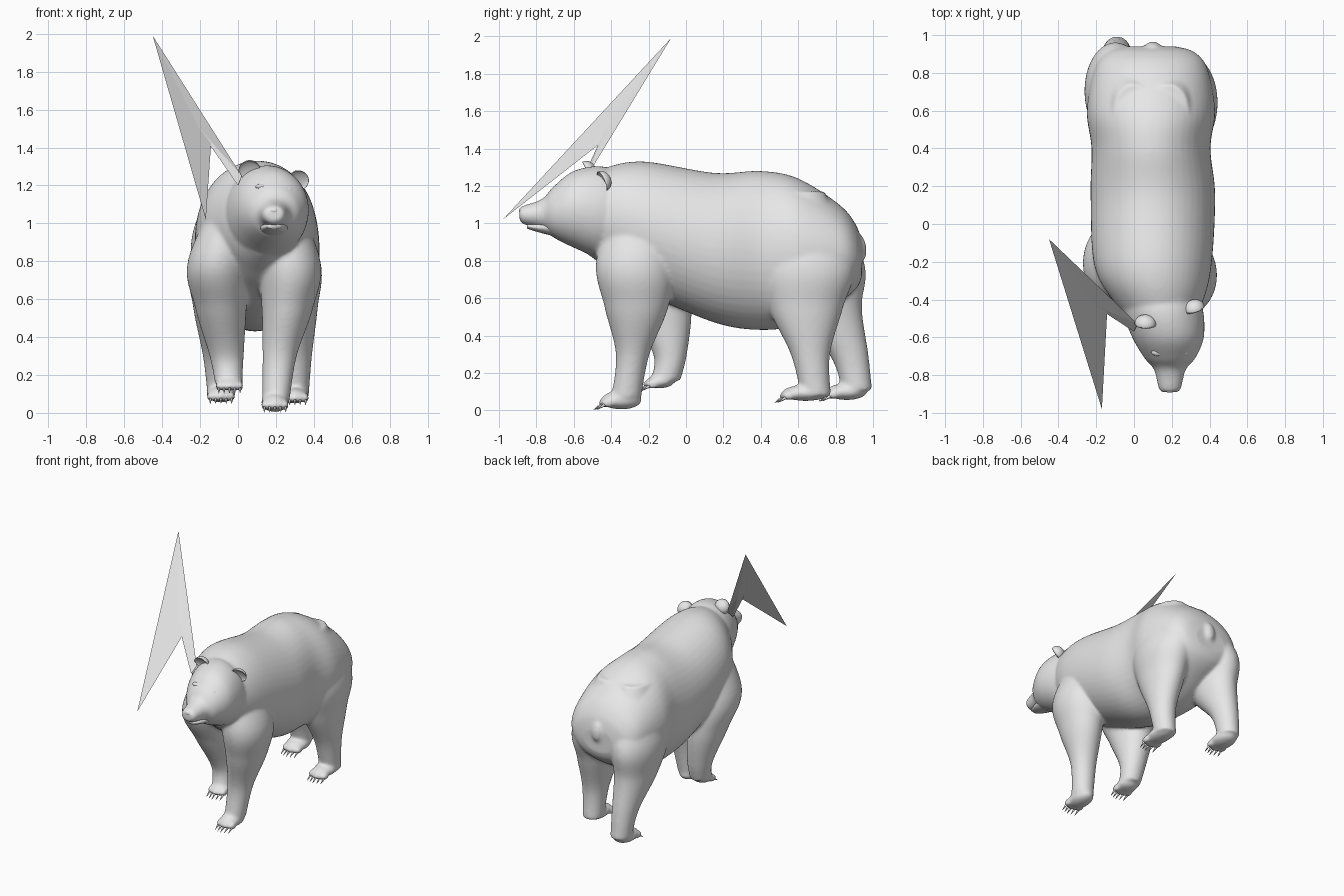
import bpy, bmesh, math
from mathutils import Vector, Matrix

default = bpy.data.objects.get("Cube")
if default:
    bpy.data.objects.remove(default, do_unlink=True)

# One flat grey for everything
grey = bpy.data.materials.new("plain_grey")
grey.use_nodes = True
colour = (0.8, 0.8, 0.8, 1)
grey.diffuse_color = colour
for node in grey.node_tree.nodes:
    if node.type == 'BSDF_PRINCIPLED':
        node.inputs["Base Color"].default_value = colour


def finish(name, bm, smooth=True):
    """Turn a bmesh into a named, coloured object."""
    bmesh.ops.recalc_face_normals(bm, faces=bm.faces)
    for face in bm.faces:
        face.smooth = smooth
    mesh = bpy.data.meshes.new(name)
    bm.to_mesh(mesh)
    bm.free()
    mesh.materials.append(grey)
    obj = bpy.data.objects.new(name, mesh)
    bpy.context.collection.objects.link(obj)
    return obj


def spline(before, start, end, after, t):
    """Smooth blend from start to end that follows their neighbours."""
    values = []
    for a, b, c, d in zip(before, start, end, after):
        slope_in, slope_out = (c - a) / 2, (d - b) / 2
        ease = t * t * (3 - 2 * t)
        values.append(b + (c - b) * ease
                      + slope_in * t * (1 - t) ** 2
                      - slope_out * t * t * (1 - t))
    return values


def loft(bm, axis, sections, sides=48, steps=8):
    """Elliptical rings: position on axis, two centres, two radii."""
    rows = []
    last = len(sections) - 1
    for i in range(last):
        around = [sections[min(max(i + k, 0), last)] for k in (-1, 0, 1, 2)]
        rows += [spline(*around, k / steps) for k in range(steps)]
    rows.append(sections[-1])
    rings = []
    for position, a, b, radius_a, radius_b in rows:
        ring = []
        for k in range(sides):
            angle = math.tau * k / sides
            u = a + radius_a * math.cos(angle)
            v = b + radius_b * math.sin(angle)
            spot = (u, position, v) if axis == 'Y' else (u, v, position)
            ring.append(bm.verts.new(spot))
        rings.append(ring)
    for low, high in zip(rings, rings[1:]):
        for k in range(sides):
            n = (k + 1) % sides
            bm.faces.new((low[k], low[n], high[n], high[k]))
    bm.faces.new(rings[0])
    bm.faces.new(rings[-1])


def ball(bm, centre, radii, turn=Matrix.Identity(4)):
    place = Matrix.Translation(centre) @ turn @ Matrix.Diagonal((*radii, 1))
    bmesh.ops.create_uvsphere(bm, u_segments=24, v_segments=14, radius=1, matrix=place)


body = bmesh.new()
claws = bmesh.new()

# Torso: from neck to rump
loft(body, 'Y', [
    (-.52, .14, 1.03, .14, .2), (-.42, .13, 1.03, .23, .27),
    (-.22, .1, .98, .31, .35), (.15, .1, .87, .33, .4),
    (.4, .09, .855, .315, .425), (.6, .09, .85, .34, .39),
    (.82, .09, .84, .3, .26), (.91, .09, .82, .23, .17),
    (.94, .09, .8, .13, .09)])

# Head: skull tapering to the snout
loft(body, 'Y', [
    (-.34, .13, 1.06, .19, .19), (-.45, .15, 1.06, .215, .245),
    (-.6, .18, 1.075, .19, .205), (-.71, .19, 1.06, .135, .135),
    (-.77, .19, 1.05, .085, .08), (-.87, .19, 1.045, .06, .05),
    (-.89, .19, 1.05, .045, .033)])


def leg(joints, ankle, depths):
    """Joint centres go from shoulder or hip to ankle."""
    heights = (1.17, .8, .55, .3, ankle)
    widths = (.11, .165, .135, .09, .073)
    loft(body, 'Z', [(z, x, y, width, depth) for z, (x, y), width, depth
                     in zip(heights, joints, widths, depths)])


def foot(centre, radii):
    """A pad with a fan of five clawed toes."""
    ball(body, centre, radii)
    for i in range(-2, 3):
        toe = Vector(centre) + Vector((i * .028, abs(i) * .009 - radii[1] * .82, -.014))
        ball(body, toe, (.019, .036, .026))
        way = Vector((0, -.8, -.5)).normalized()
        place = (Matrix.Translation(toe + way * .045)
                 @ way.to_track_quat('Z', 'Y').to_matrix().to_4x4())
        bmesh.ops.create_cone(claws, cap_ends=True, segments=8, radius1=.009,
                              radius2=.001, depth=.05, matrix=place)


# Legs and feet: front left, raised front right, hind left, hind right
front_depths = (.13, .21, .17, .09, .08)
hind_depths = (.14, .26, .2, .105, .08)
leg([(.18, -.24), (.27, -.27), (.26, -.265), (.22, -.285), (.2, -.32)],
    .07, front_depths)
foot((.195, -.345, .055), (.074, .11, .05))
leg([(.01, -.24), (-.1, -.22), (-.09, -.14), (-.06, -.085), (-.05, -.11)],
    .16, front_depths)
foot((-.045, -.135, .155), (.074, .075, .036))
leg([(.18, .6), (.27, .64), (.285, .64), (.3, .665), (.3, .695)],
    .08, hind_depths)
foot((.3, .64, .093), (.074, .13, .043))
leg([(0, .6), (-.09, .69), (-.1, .74), (-.095, .87), (-.09, .915)],
    .11, hind_depths)
foot((-.09, .86, .1), (.078, .11, .045))
finish("claws", claws)

# Tail hanging from the rump
ball(body, (.1, .93, .87), (.045, .035, .075), Matrix.Rotation(.15, 4, 'X'))

# Fuse the body volumes into one soft skin
bear = finish("body", body)
remesh = bear.modifiers.new("fuse", 'REMESH')
remesh.mode = 'VOXEL'
remesh.voxel_size = 0.01
remesh.use_smooth_shade = True
soften = bear.modifiers.new("soften", 'SMOOTH')
soften.factor = 0.5
soften.iterations = 14

# Lower jaw, parted from the snout by the mouth line
jaw = bmesh.new()
loft(jaw, 'Y', [(-.66, .19, .98, .09, .06), (-.78, .19, .978, .062, .028),
                (-.85, .19, .985, .035, .013)])
finish("lower_jaw", jaw)

# Nose pad
nose = bmesh.new()
ball(nose, (.19, -.875, 1.068), (.03, .018, .018))
finish("nose", nose)

# Eyes with raised brows
for side, spot in (("right", (.125, -.69, 1.18)), ("left", (.255, -.69, 1.165))):
    eye = bmesh.new()
    ball(eye, spot, (.018, .014, .016))
    finish(side + "_eye", eye)
    brow = bmesh.new()
    ball(brow, Vector(spot) + Vector((0, .012, .014)), (.034, .02, .014))
    finish(side + "_brow", brow)

# Ears: balls with the front half pushed in to form a cup
for side, spot, roll, turn in (("right", (.06, -.53, 1.28), -.35, -.2),
                               ("left", (.32, -.45, 1.225), .65, .6)):
    ear = bmesh.new()
    ball(ear, (0, 0, 0), (.058, .05, .054))
    for vert in ear.verts:
        if vert.co.y < 0:
            vert.co.y *= -.35
    ear.transform(Matrix.Translation(spot) @ Matrix.Rotation(turn, 4, 'Z')
                  @ Matrix.Rotation(roll, 4, 'Y') @ Matrix.Rotation(.5, 4, 'X'))
    finish(side + "_ear", ear)

# Jagged three-pointed shard beside the head
shard = bmesh.new()
points = {"top": (-.45, -.08, 1.99), "front": (-.17, -.98, 1.02),
          "ridge": (-.23, -.42, 1.53), "notch": (-.14, -.43, 1.45),
          "root_low": (0, -.57, 1.2), "root_high": (.02, -.53, 1.25)}
corner = {name: shard.verts.new(co) for name, co in points.items()}
for names in ("top front ridge", "top ridge root_high", "ridge notch root_low",
              "ridge root_low root_high", "front notch ridge", "top notch front",
              "top root_high notch", "notch root_high root_low"):
    shard.faces.new([corner[name] for name in names.split()])
finish("shard", shard, smooth=False)
